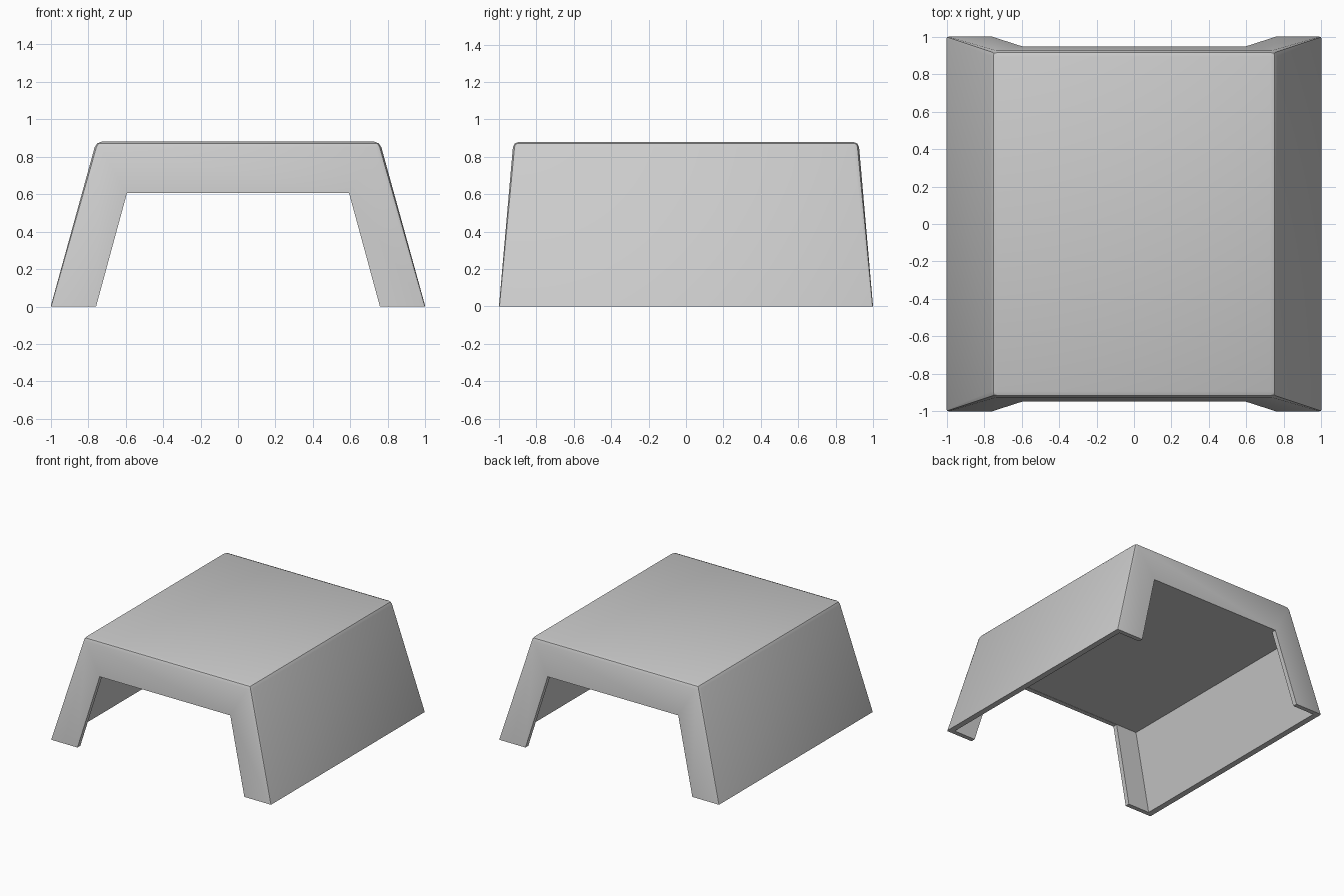
import bpy, bmesh

if "Cube" in bpy.data.objects:
    bpy.data.objects.remove(bpy.data.objects["Cube"])


def frustum(name, z0, z1, x0, x1, y0, y1, bevel=0):
    """Tapered box from half sizes x0,y0 at z0 to x1,y1 at z1."""
    bm = bmesh.new()
    rings = []
    for x, y, z in ((x0, y0, z0), (x1, y1, z1)):
        rings.append([bm.verts.new((sx * x, sy * y, z))
                      for sx, sy in ((-1, -1), (1, -1), (1, 1), (-1, 1))])
    low, high = rings
    bm.faces.new(low[::-1])
    bm.faces.new(high)
    for i in range(4):
        j = (i + 1) % 4
        bm.faces.new((low[i], low[j], high[j], high[i]))
    if bevel:
        edges = [e for e in bm.edges if max(v.co.z for v in e.verts) > z0 + 0.01]
        bmesh.ops.bevel(bm, geom=edges, offset=bevel, segments=2,
                        profile=0.5, affect='EDGES')
        # the rounded corners narrow towards the floor
        for v in bm.verts:
            if v.co.z < z0 + 0.001:
                v.co.x += 0.7 * ((x0 if v.co.x > 0 else -x0) - v.co.x)
                v.co.y += 0.7 * ((y0 if v.co.y > 0 else -y0) - v.co.y)
    bmesh.ops.recalc_face_normals(bm, faces=bm.faces)
    me = bpy.data.meshes.new(name)
    bm.to_mesh(me)
    bm.free()
    ob = bpy.data.objects.new(name, me)
    bpy.context.collection.objects.link(ob)
    return ob


# Outer body of the stool
stool = frustum("stool_body", 0, 0.88, 1.0, 0.757, 1.0, 0.923, bevel=0.03)

# Cutters: front-to-back opening, and the hollow behind the thin walls
tunnel = frustum("opening_cutter", -0.1, 0.605, 0.785, 0.593, 1.3, 1.3)
hollow = frustum("hollow_cutter", -0.1, 0.607, 0.98, 0.783, 0.972, 0.91)

for cutter in (tunnel, hollow):
    mod = stool.modifiers.new(cutter.name, 'BOOLEAN')
    mod.operation = 'DIFFERENCE'
    mod.solver = 'EXACT'
    mod.object = cutter
    bpy.context.view_layer.objects.active = stool
    bpy.ops.object.modifier_apply(modifier=mod.name)
    bpy.data.objects.remove(cutter, do_unlink=True)

# Smooth rounded edges, crisp openings
bpy.ops.object.select_all(action='DESELECT')
stool.select_set(True)
bpy.context.view_layer.objects.active = stool
bpy.ops.object.shade_smooth_by_angle()
